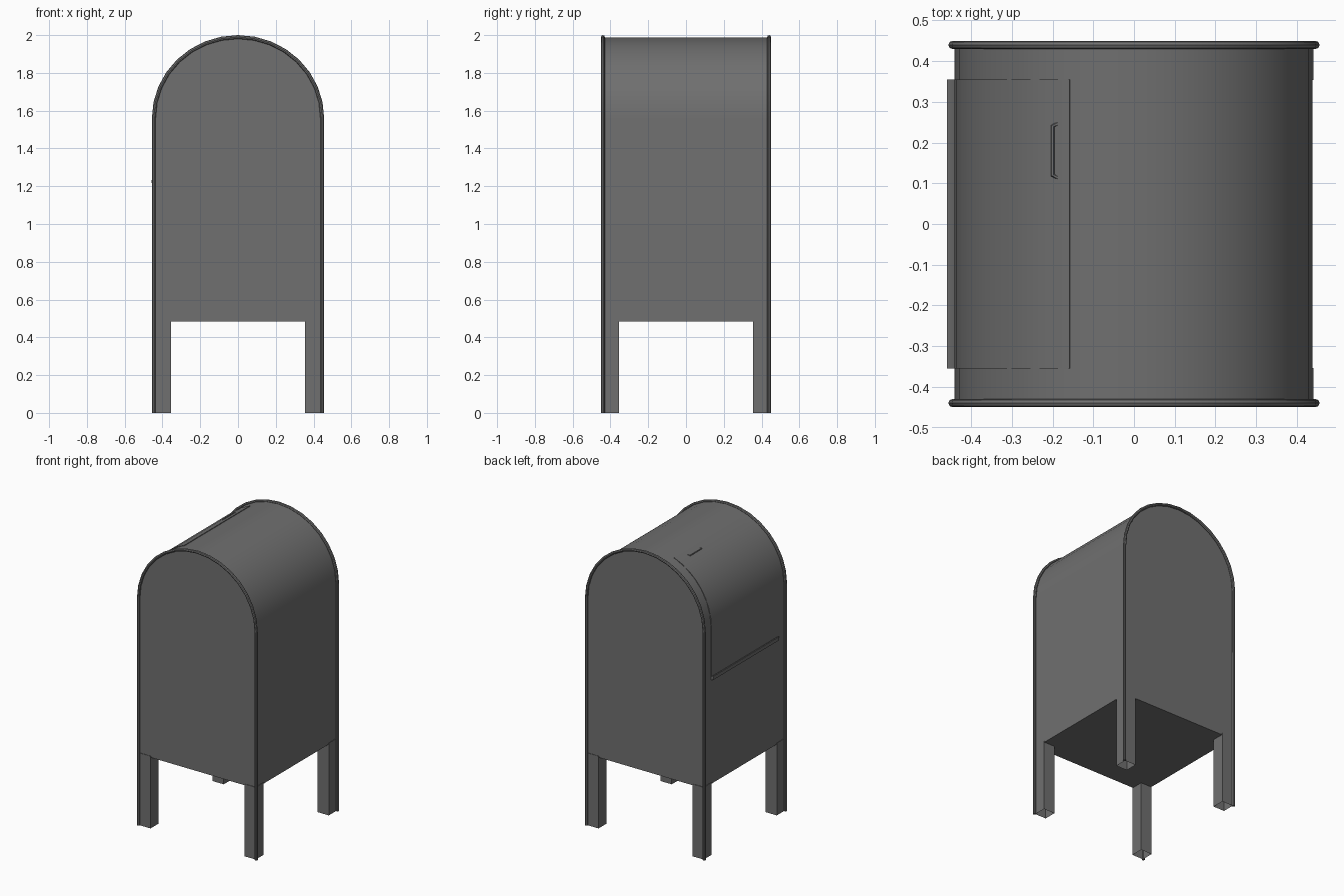
import bpy, bmesh, math

if "Cube" in bpy.data.objects:
    bpy.data.objects.remove(bpy.data.objects["Cube"])

paint = bpy.data.materials.new("grey_painted_steel")
paint.use_nodes = True
colour = (0.16, 0.16, 0.16, 1)
paint.diffuse_color = colour
paint.node_tree.nodes["Principled BSDF"].inputs["Base Color"].default_value = colour

SPRING, FLOOR, SEGMENTS = 1.56, 0.485, 16
HALF, DEPTH = 0.438, 0.435


def arch(half, rise, start=0.0, end=math.pi, steps=SEGMENTS):
    """Points (x, z) along the rounded top, from +x over to -x."""
    angles = [start + (end - start) * i / steps for i in range(steps + 1)]
    return [(half * math.cos(a), SPRING + rise * math.sin(a)) for a in angles]


def finish(obj, smooth=True):
    obj.data.materials.append(paint)
    bpy.ops.object.select_all(action='DESELECT')
    obj.select_set(True)
    bpy.context.view_layer.objects.active = obj
    if smooth:
        bpy.ops.object.shade_smooth_by_angle(angle=math.radians(35))
    return obj


def mesh_object(name, bm, smooth=True):
    bmesh.ops.recalc_face_normals(bm, faces=bm.faces)
    mesh = bpy.data.meshes.new(name)
    bm.to_mesh(mesh)
    bm.free()
    obj = bpy.data.objects.new(name, mesh)
    bpy.context.collection.objects.link(obj)
    return finish(obj, smooth)


def prism(name, outline, y0, y1):
    """Extrude a closed (x, z) outline along y."""
    bm = bmesh.new()
    face = bm.faces.new([bm.verts.new((x, y0, z)) for x, z in outline])
    made = bmesh.ops.extrude_face_region(bm, geom=[face])["geom"]
    moved = [v for v in made if isinstance(v, bmesh.types.BMVert)]
    bmesh.ops.translate(bm, verts=moved, vec=(0, y1 - y0, 0))
    return mesh_object(name, bm)


def tube(name, points, radius, sides=2):
    curve = bpy.data.curves.new(name, 'CURVE')
    curve.dimensions = '3D'
    curve.bevel_depth = radius
    curve.bevel_resolution = sides
    curve.use_fill_caps = True
    spline = curve.splines.new('POLY')
    spline.points.add(len(points) - 1)
    for point, co in zip(spline.points, points):
        point.co = (*co, 1)
    obj = bpy.data.objects.new(name, curve)
    bpy.context.collection.objects.link(obj)
    bpy.ops.object.select_all(action='DESELECT')
    obj.select_set(True)
    bpy.context.view_layer.objects.active = obj
    bpy.ops.object.convert(target='MESH')
    return finish(bpy.context.object)


# Main box with a rounded roof
prism("body", [(HALF, FLOOR)] + arch(HALF, 0.428) + [(-HALF, FLOOR)], -DEPTH, DEPTH)

# Raised rim round each arched end, running down to the ground
for end, y in (("front", -0.44), ("back", 0.44)):
    path = [(0.446, 0)] + arch(0.446, 0.43) + [(-0.446, 0)]
    tube(end + "_rim", [(x, y, z) for x, z in path], 0.01)

# Four hollow legs, open underneath
for end, sy in (("front", -1), ("back", 1)):
    for side, sx in (("left", 1), ("right", -1)):
        bm = bmesh.new()
        bmesh.ops.create_cube(bm, size=1)
        bmesh.ops.scale(bm, vec=(0.085, 0.085, FLOOR + 0.01), verts=bm.verts)
        bmesh.ops.translate(bm, verts=bm.verts,
                            vec=(sx * 0.3985, sy * 0.396, (FLOOR + 0.01) / 2))
        bmesh.ops.delete(bm, geom=[min(bm.faces, key=lambda f: f.calc_center_median().z)],
                         context='FACES_ONLY')
        mesh_object(f"{end}_{side}_leg", bm, smooth=False)

# Curved door lying almost flush on the right-hand side
DOOR_Y, DOOR_LOW = 0.355, 1.21
first = math.radians(111)
outer = arch(HALF + 0.003, 0.431, first, math.pi, 8) + [(-HALF - 0.003, DOOR_LOW)]
inner = arch(HALF - 0.003, 0.425, first, math.pi, 8) + [(-HALF + 0.003, DOOR_LOW)]
prism("door", outer + inner[::-1], -DOOR_Y, DOOR_Y)

# Lip under the door
prism("door_lip", [(-0.43, 1.2), (-0.452, 1.2), (-0.46, 1.23), (-0.453, 1.23), (-0.43, 1.215)],
      -DOOR_Y, DOOR_Y)

# Small pull near the top of the door
tube("door_pull", [(-0.18, 0.25, 1.945), (-0.2, 0.24, 1.945),
                   (-0.2, 0.12, 1.945), (-0.18, 0.11, 1.945)], 0.005, 1)
